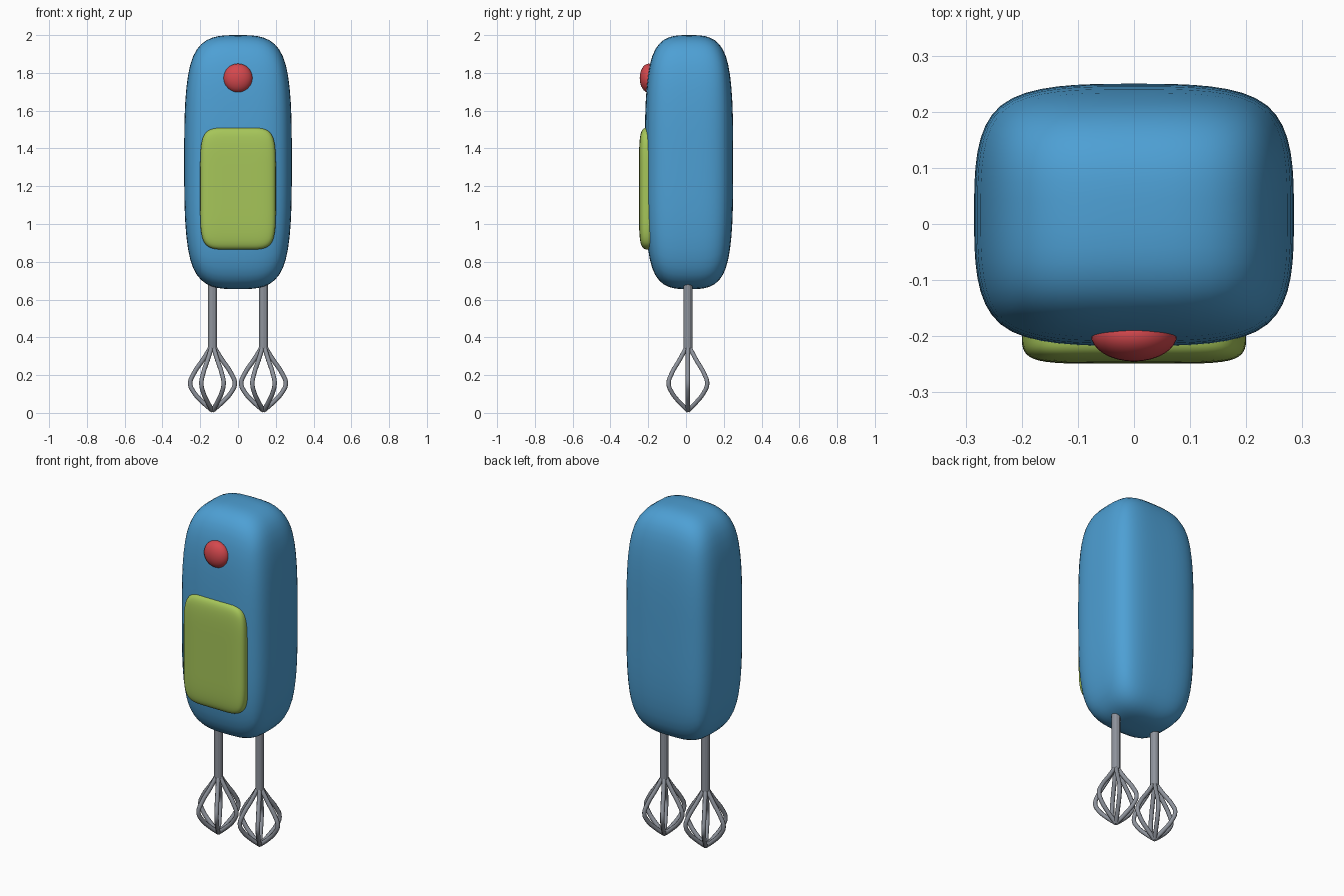
import bpy, bmesh, math
from mathutils import Vector

if "Cube" in bpy.data.objects:
    bpy.data.objects.remove(bpy.data.objects["Cube"])


def material(name, rgb):
    m = bpy.data.materials.new(name)
    m.diffuse_color = (*rgb, 1)
    m.use_nodes = True
    m.node_tree.nodes["Principled BSDF"].inputs["Base Color"].default_value = m.diffuse_color
    return m


BLUE = material("blue", (0.075, 0.35, 0.66))
GREEN = material("green", (0.38, 0.56, 0.10))
RED = material("red", (0.66, 0.065, 0.075))
STEEL = material("steel", (0.27, 0.29, 0.33))


def add_mesh(name, bm, mat, smooth=True):
    mesh = bpy.data.meshes.new(name)
    for f in bm.faces:
        f.smooth = smooth
    bm.to_mesh(mesh)
    bm.free()
    mesh.materials.append(mat)
    obj = bpy.data.objects.new(name, mesh)
    bpy.context.collection.objects.link(obj)
    return obj


def soft_box(name, low, high, cuts, mat):
    """Box cut by loops (fractions of the half size per axis), then subdivided smooth."""
    low, high = Vector(low), Vector(high)
    bm = bmesh.new()
    bmesh.ops.create_cube(bm, size=2)
    for axis, fractions in enumerate(cuts):
        n = Vector((0, 0, 0))
        n[axis] = 1
        for f in fractions:
            geom = bm.verts[:] + bm.edges[:] + bm.faces[:]
            bmesh.ops.bisect_plane(bm, geom=geom, plane_co=n * f, plane_no=n)
    centre, half = (low + high) / 2, (high - low) / 2
    for v in bm.verts:
        v.co = Vector(c + h * p for c, h, p in zip(centre, half, v.co))
    obj = add_mesh(name, bm, mat)
    sub = obj.modifiers.new("round", 'SUBSURF')
    sub.levels = sub.render_levels = 3
    return obj


# Body and front panel
soft_box("body", (-0.285, -0.218, 0.655), (0.285, 0.25, 2.0), ((0,), (0,), (0,)), BLUE)
thirds = (-1 / 3, 1 / 3)
soft_box("front_panel", (-0.2, -0.249, 0.865), (0.2, -0.15, 1.51), (thirds, (0,), thirds), GREEN)

# Flattened round button
bm = bmesh.new()
bmesh.ops.create_uvsphere(bm, u_segments=32, v_segments=16, radius=1)
for v in bm.verts:
    v.co = Vector((v.co.x * 0.077, v.co.y * 0.048 - 0.197, v.co.z * 0.077 + 1.772))
add_mesh("button", bm, RED)

# Two beaters: a stem and six bowed wires each
BEATER_Y = 0.01
PROFILE = ((0.008, 0.35), (0.05, 0.282), (0.098, 0.21), (0.118, 0.155),
           (0.098, 0.108), (0.05, 0.055), (0.0, 0.012))
for side, x in (("left", -0.135), ("right", 0.135)):
    bm = bmesh.new()
    bmesh.ops.create_cone(bm, cap_ends=True, segments=12, radius1=0.024, radius2=0.024, depth=0.46)
    bmesh.ops.translate(bm, verts=bm.verts, vec=(x, BEATER_Y, 0.57))
    stem = add_mesh(side + "_stem", bm, STEEL, smooth=False)

    curve = bpy.data.curves.new(side + "_whisk", 'CURVE')
    curve.dimensions = '3D'
    curve.bevel_depth = 0.012
    curve.bevel_resolution = 2
    curve.resolution_u = 5
    curve.use_fill_caps = True
    for k in range(6):
        a = k * math.pi / 3
        spline = curve.splines.new('BEZIER')
        spline.bezier_points.add(len(PROFILE) - 1)
        for p, (r, z) in zip(spline.bezier_points, PROFILE):
            p.co = (x + r * math.cos(a), BEATER_Y + r * math.sin(a), z)
            p.handle_left_type = p.handle_right_type = 'AUTO'
    curve.materials.append(STEEL)
    whisk = bpy.data.objects.new(side + "_whisk", curve)
    bpy.context.collection.objects.link(whisk)
    bpy.ops.object.select_all(action='DESELECT')
    whisk.select_set(True)
    bpy.context.view_layer.objects.active = whisk
    bpy.ops.object.convert(target='MESH')
